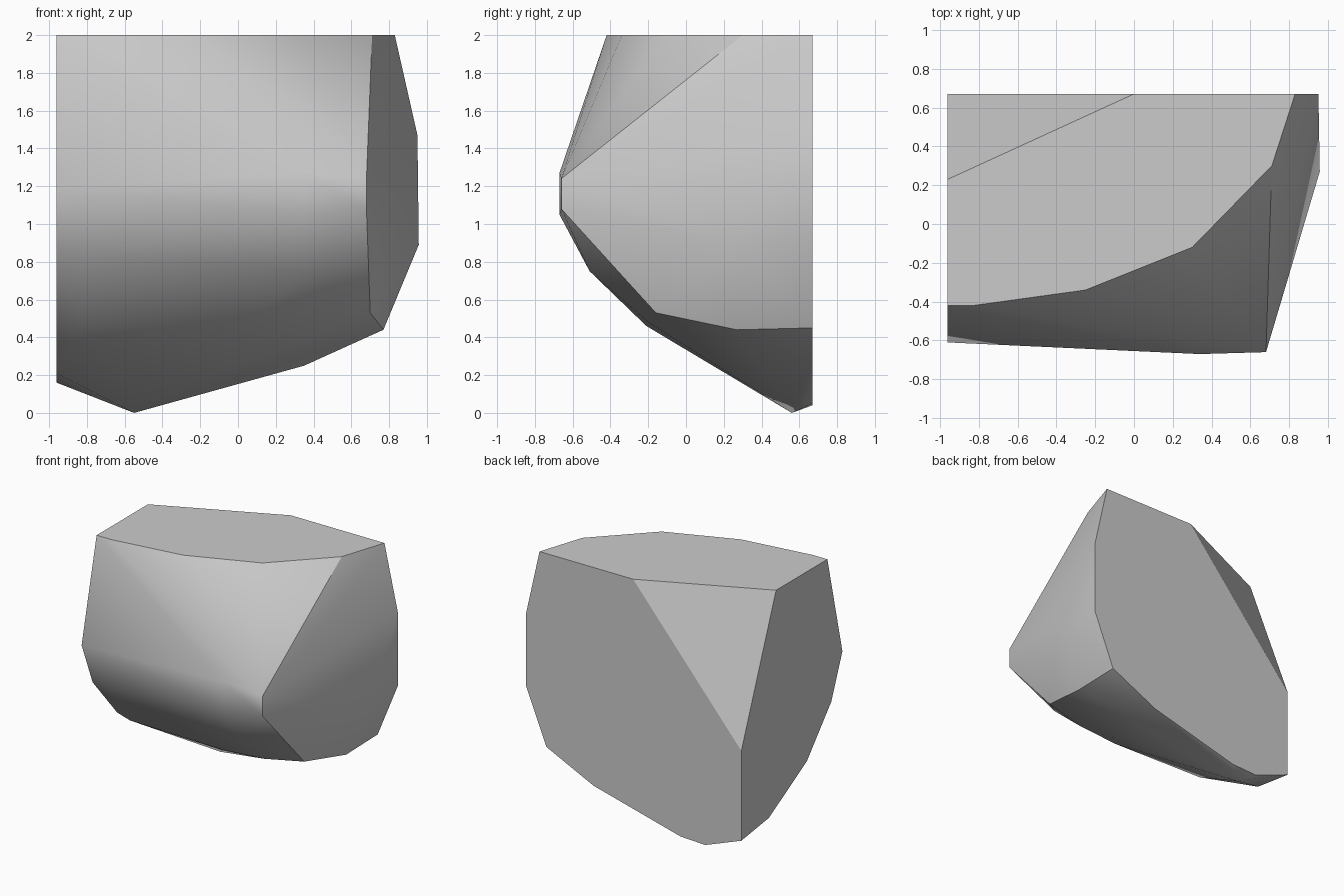
import bpy
import bmesh
from math import radians

default_cube = bpy.data.objects.get("Cube")
if default_cube:
    bpy.data.objects.remove(default_cube, do_unlink=True)

LEFT, BACK, TOP = -0.96, 0.67, 2.0


def make_material(name, colour):
    material = bpy.data.materials.new(name)
    material.use_nodes = True
    material.diffuse_color = colour
    shader = material.node_tree.nodes["Principled BSDF"]
    shader.inputs["Base Color"].default_value = colour
    shader.inputs["Roughness"].default_value = 0.8
    return material


def make_convex_chunk(name, points, material):
    """Wrap the outline points in a hull, merge coplanar faces, smooth soft edges."""
    bm = bmesh.new()
    for point in points:
        bm.verts.new(point)
    hull = bmesh.ops.convex_hull(bm, input=bm.verts[:])
    leftovers = {v for key in ("geom_interior", "geom_unused") for v in hull[key]
                 if isinstance(v, bmesh.types.BMVert) and not v.link_faces}
    bmesh.ops.delete(bm, geom=list(leftovers), context="VERTS")
    bmesh.ops.dissolve_limit(bm, angle_limit=radians(0.5),
                             verts=bm.verts[:], edges=bm.edges[:])
    bmesh.ops.recalc_face_normals(bm, faces=bm.faces[:])

    mesh = bpy.data.meshes.new(name)
    bm.to_mesh(mesh)
    bm.free()
    mesh.materials.append(material)
    chunk = bpy.data.objects.new(name, mesh)
    bpy.context.collection.objects.link(chunk)
    bpy.ops.object.select_all(action="DESELECT")
    chunk.select_set(True)
    bpy.context.view_layer.objects.active = chunk
    bpy.ops.object.shade_smooth_by_angle(angle=radians(30))
    return chunk


# Flat broken back, as (x, z); its upper corner is left out for the chamfer
back_outline = [(0, TOP), (.83, TOP), (.95, 1.47), (.95, .89), (.77, .45),
                (.35, .25), (-.42, .05), (-.64, .04), (LEFT, .16), (LEFT, .88)]

# Flat broken side, as (y, z)
side_outline = [(.23, TOP), (-.42, TOP), (-.61, 1.19), (-.47, .84),
                (-.16, .48), (.32, .21)]

# Curved front rim of the flat top, as (x, y)
top_rim = [(-.83, -.42), (-.25, -.34), (.3, -.12), (.71, .3)]

# Blunt nose, weathered belly and lowest point
nose = [(.68, -.66, 1.24), (.68, -.66, 1.08), (.34, -.67, 1.27), (.34, -.67, 1.05)]
belly = [(-.82, -.49, .83), (.36, -.51, .75), (-.82, -.2, .47), (.01, -.21, .46),
         (.37, -.2, .48), (.7, -.16, .53), (.77, .27, .44), (.957, .27, .89)]
lowest_point = [(-.55, .56, 0)]

points = [(x, BACK, z) for x, z in back_outline]
points += [(LEFT, y, z) for y, z in side_outline]
points += [(x, y, TOP) for x, y in top_rim]
points += nose + belly + lowest_point

stone_grey = make_material("stone_grey", (0.6, 0.6, 0.6, 1))
make_convex_chunk("rock_chunk", points, stone_grey)
